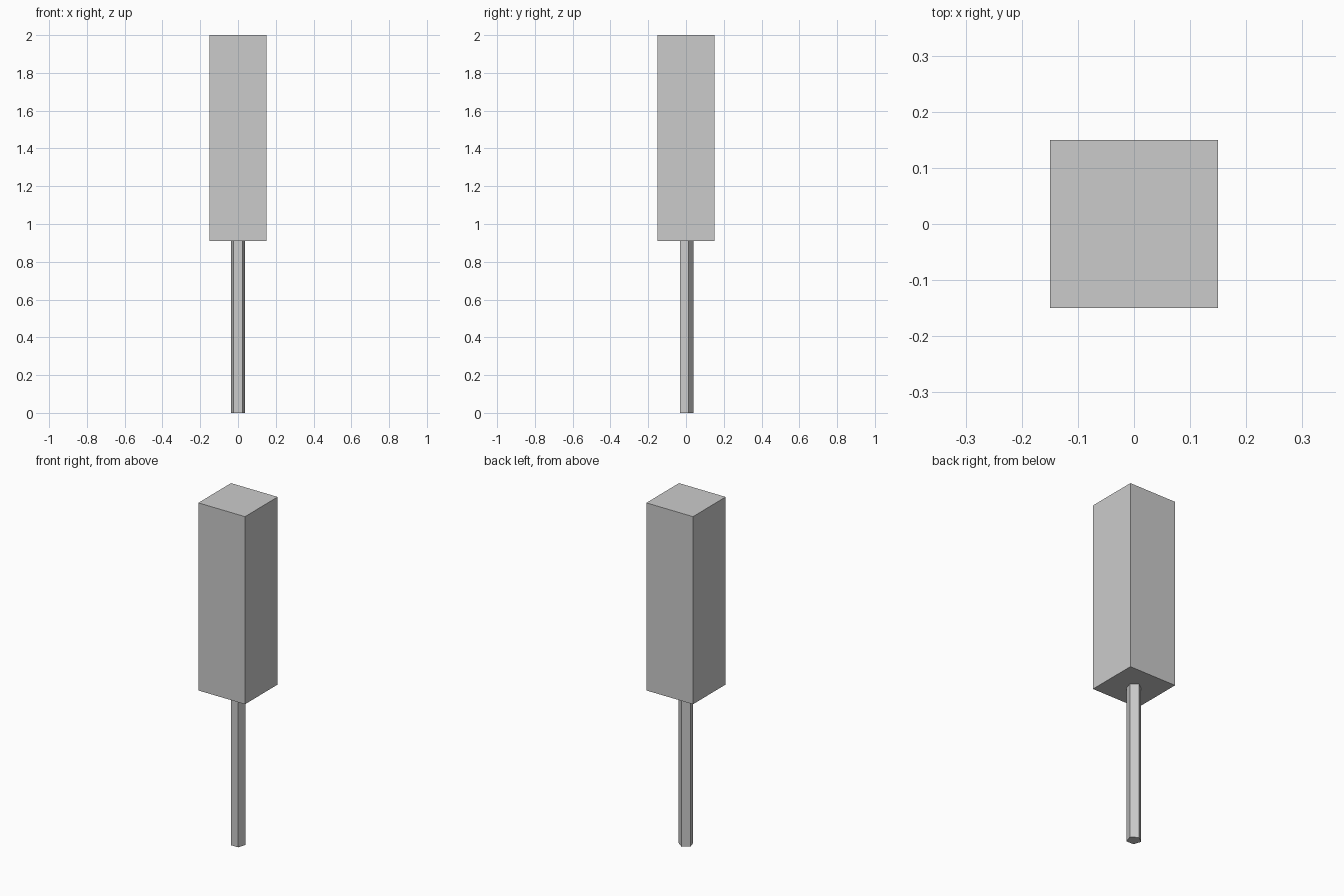
import bpy

if "Cube" in bpy.data.objects:
    bpy.data.objects.remove(bpy.data.objects["Cube"])

SPLIT = 0.91   # height where the handle meets the block
TOP = 2.0

# Five-sided handle, one corner pointing to the back
bpy.ops.mesh.primitive_cylinder_add(vertices=5, radius=0.04, depth=SPLIT,
                                    location=(0, 0, SPLIT / 2))
bpy.context.object.name = "handle"

# Square block on top
bpy.ops.mesh.primitive_cube_add(size=1, location=(0, 0, (SPLIT + TOP) / 2))
block = bpy.context.object
block.name = "block"
block.scale = (0.3, 0.3, TOP - SPLIT)
bpy.ops.object.transform_apply(location=False, rotation=False, scale=True)
